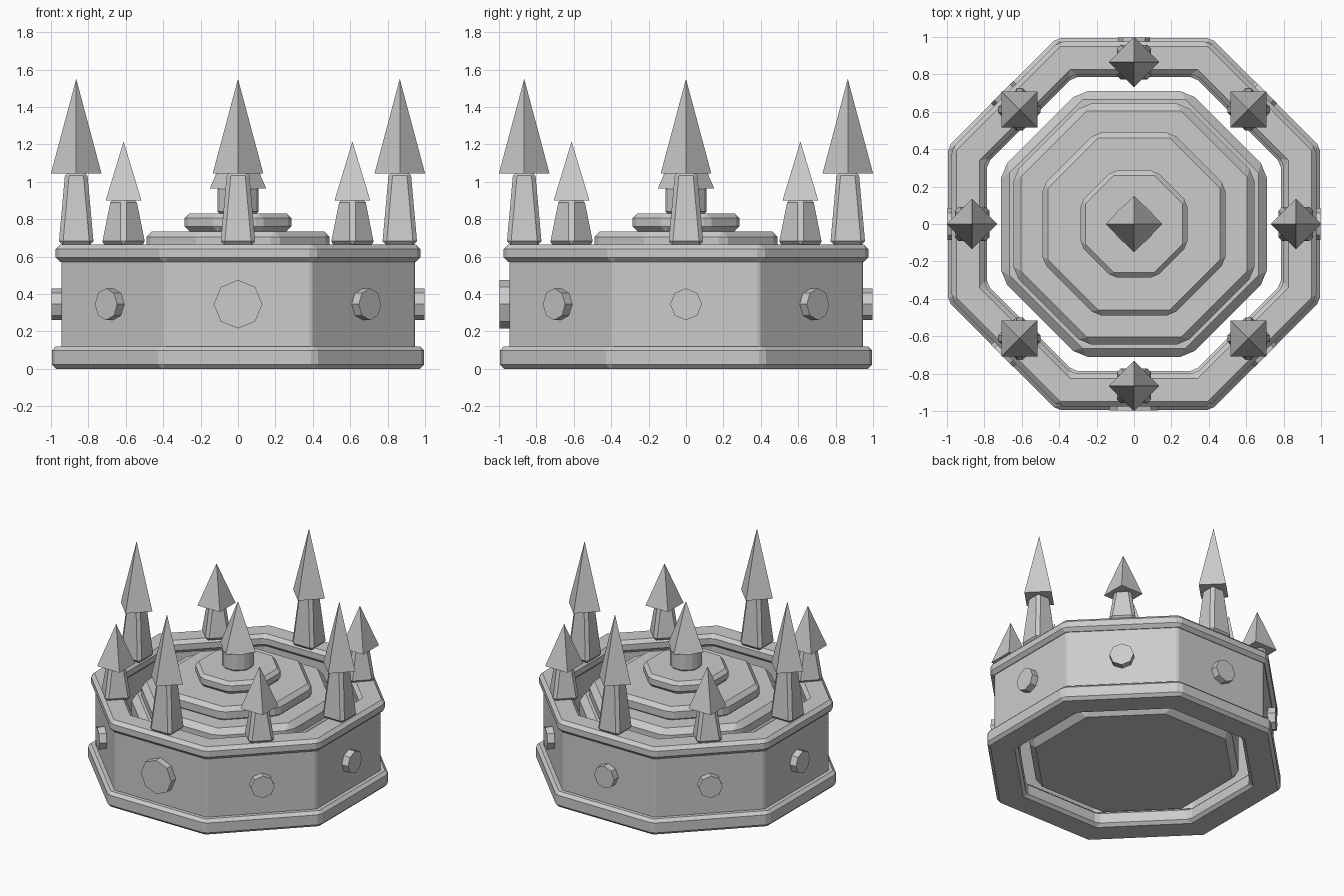
import bpy, bmesh, math
from mathutils import Matrix

if "Cube" in bpy.data.objects:
    bpy.data.objects.remove(bpy.data.objects["Cube"], do_unlink=True)

mat = bpy.data.materials.new("light_grey")
mat.use_nodes = True
COLOUR = (0.6, 0.6, 0.6, 1)
mat.diffuse_color = COLOUR
mat.node_tree.nodes["Principled BSDF"].inputs["Base Color"].default_value = COLOUR

EIGHTH = math.pi / 4
TO_CORNER = 1 / math.cos(EIGHTH / 2)


def finish(name, bm, bevel=0):
    """Turn a bmesh into an object with the shared material and an edge bevel."""
    bmesh.ops.recalc_face_normals(bm, faces=bm.faces)
    mesh = bpy.data.meshes.new(name)
    bm.to_mesh(mesh)
    bm.free()
    mesh.materials.append(mat)
    obj = bpy.data.objects.new(name, mesh)
    bpy.context.collection.objects.link(obj)
    if bevel:
        mod = obj.modifiers.new("edge_bevel", "BEVEL")
        mod.width = bevel
        mod.segments = 1
        mod.limit_method = "ANGLE"
        mod.angle_limit = math.radians(15)
    return obj


def frustum(name, sides, r_low, r_high, z_low, z_high, bevel=0, turn=0, place=None):
    """Upright prism, taper or spike, turned about z and then placed."""
    bm = bmesh.new()
    bmesh.ops.create_cone(bm, cap_ends=True, segments=sides, radius1=r_low,
                          radius2=r_high, depth=z_high - z_low)
    bmesh.ops.translate(bm, verts=bm.verts, vec=(0, 0, (z_low + z_high) / 2))
    matrix = (place or Matrix()) @ Matrix.Rotation(turn, 4, "Z")
    bmesh.ops.transform(bm, matrix=matrix, verts=bm.verts)
    bmesh.ops.remove_doubles(bm, verts=bm.verts, dist=0.0001)
    return finish(name, bm, bevel)


def ring(name, outer, inner, z_low, z_high, bevel):
    """Eight-sided band with a rectangular section; sizes are to the flats."""
    bm = bmesh.new()
    section = [(outer, z_low), (outer, z_high), (inner, z_high), (inner, z_low)]
    loops = []
    for k in range(8):
        a = (k + 0.5) * EIGHTH
        loops.append([bm.verts.new((r * TO_CORNER * math.cos(a),
                                    r * TO_CORNER * math.sin(a), z))
                      for r, z in section])
    for k in range(8):
        here, there = loops[k], loops[(k + 1) % 8]
        for i in range(4):
            j = (i + 1) % 4
            bm.faces.new((here[i], there[i], there[j], here[j]))
    return finish(name, bm, bevel)


# Crown band: wall between two rims
ring("bottom_rim", 0.995, 0.785, 0, 0.12, 0.022)
ring("band_wall", 0.945, 0.83, 0.1, 0.6, 0.01)
ring("top_rim", 0.975, 0.8, 0.57, 0.665, 0.025)

# Stepped cap inside the band
for name, flat, low, high, bevel in (
        ("cap_base", 0.71, 0.04, 0.54, 0.045),
        ("cap_lower_tier", 0.645, 0.5, 0.64, 0.04),
        ("cap_middle_tier", 0.49, 0.62, 0.735, 0.03),
        ("cap_upper_tier", 0.285, 0.735, 0.83, 0.025),
        ("cap_knob", 0.11, 0.82, 0.98, 0.02)):
    r = flat * TO_CORNER
    frustum(name, 8, r, r, low, high, bevel, EIGHTH / 2)
frustum("cap_spike", 4, 0.15, 0, 0.965, 1.32)

# Posts with spikes around the rim, tall on the axes and short on the corners
for k in range(8):
    tall = k % 2 == 0
    size = "tall" if tall else "short"
    neck, tip = (1.045, 1.55) if tall else (0.9, 1.215)
    place = Matrix.Rotation(k * EIGHTH, 4, "Z") @ Matrix.Translation((0.865, 0, 0))
    frustum(f"{size}_post_{k}", 4, 0.133, 0.083, 0.66, neck + 0.01, 0.022, EIGHTH, place)
    frustum(f"{size}_spike_{k}", 4, 0.135, 0, neck, tip, place=place)

# Studs on every side, the front one larger
for k in range(8):
    radius = 0.13 if k == 6 else 0.085
    place = (Matrix.Rotation(k * EIGHTH, 4, "Z") @ Matrix.Translation((0, 0, 0.345))
             @ Matrix.Rotation(math.pi / 2, 4, "Y"))
    frustum("front_stud" if k == 6 else f"side_stud_{k}", 8, radius, radius,
            0.9, 0.998, place=place)
